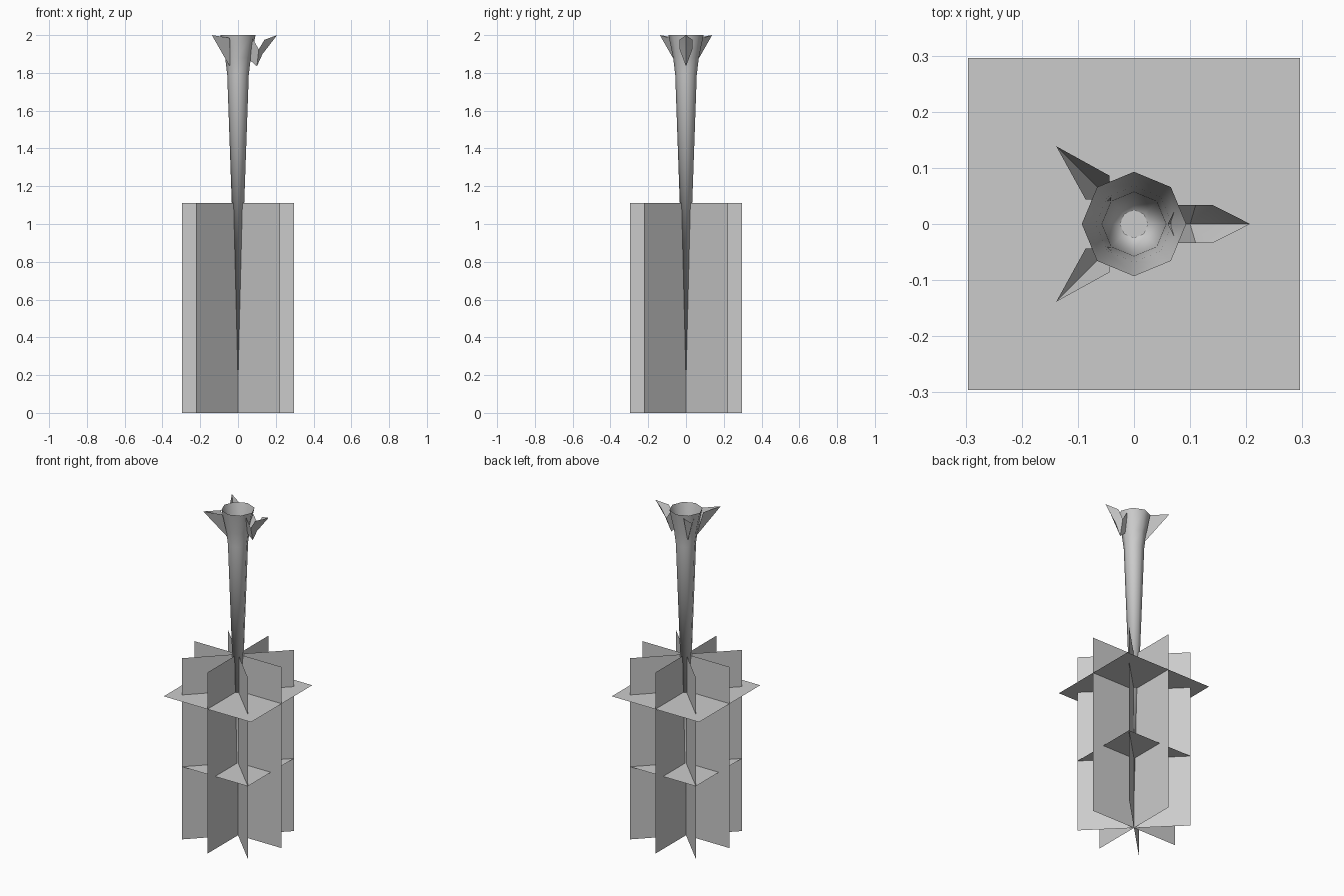
import bpy
from math import sin, cos, pi, radians

if "Cube" in bpy.data.objects:
    bpy.data.objects.remove(bpy.data.objects["Cube"])


def make(name, verts, faces, smooth=False):
    me = bpy.data.meshes.new(name)
    me.from_pydata(verts, [], faces)
    me.update()
    ob = bpy.data.objects.new(name, me)
    bpy.context.collection.objects.link(ob)
    if smooth:
        bpy.ops.object.select_all(action='DESELECT')
        ob.select_set(True)
        bpy.context.view_layer.objects.active = ob
        bpy.ops.object.shade_smooth_by_angle(angle=radians(50))
    return ob


def rotated(pts, deg):
    c, s = cos(radians(deg)), sin(radians(deg))
    return [(x * c - y * s, x * s + y * c, z) for x, y, z in pts]


# Upright foliage cards crossing at the centre
H = 1.11
for deg in (0, 45, 90, 135):
    r = 0.315 if deg % 90 else 0.296
    card = [(-r, 0, 0), (r, 0, 0), (r, 0, H), (-r, 0, H)]
    make(f"upright_leaf_card_{deg}", rotated(card, deg), [(0, 1, 2, 3)])

# Level foliage cards
for name, r, z in (("lower", 0.223, 0.445), ("upper", 0.296, 0.885)):
    make(f"{name}_level_leaf_card",
         [(-r, -r, z), (r, -r, z), (r, r, z), (-r, r, z)], [(0, 1, 2, 3)])

# Open eight-sided trumpet tapering to a point
N = 8
verts = [(0, 0, 0.175)]
for r, z in ((0.057, 1.79), (0.068, 1.88), (0.093, 2.0)):
    verts += [(r * cos(2 * pi * i / N), r * sin(2 * pi * i / N), z) for i in range(N)]
faces = [(0, 1 + (i + 1) % N, 1 + i) for i in range(N)]
for k in range(2):
    a = 1 + k * N
    for i in range(N):
        j = (i + 1) % N
        faces.append((a + i, a + j, a + N + j, a + N + i))
make("trumpet", verts, faces, True)

# Two plain pointed petals folded along the spine
kite = [(0.058, 0, 1.83), (0.092, 0.03, 1.985), (0.196, 0, 2.0), (0.092, -0.03, 1.985)]
for i, deg in enumerate((135, 225)):
    make(f"petal_{i}", rotated(kite, deg), [(0, 2, 1), (0, 3, 2)], True)

# Crumpled front petal: spine and two zigzag edges
spine = [(0.06, 1.87), (0.10, 1.835), (0.13, 1.90)]
edge = [(0.078, 1.98), (0.11, 1.925), (0.14, 1.975)]
w = 0.034
verts = [(x, 0, z) for x, z in spine]
verts += [(x, w, z) for x, z in edge] + [(x, -w, z) for x, z in edge] + [(0.207, 0, 2.0)]
faces = [(0, 1, 4, 3), (1, 2, 5, 4), (2, 9, 5), (0, 6, 7, 1), (1, 7, 8, 2), (2, 8, 9)]
make("crumpled_petal", verts, faces, True)
